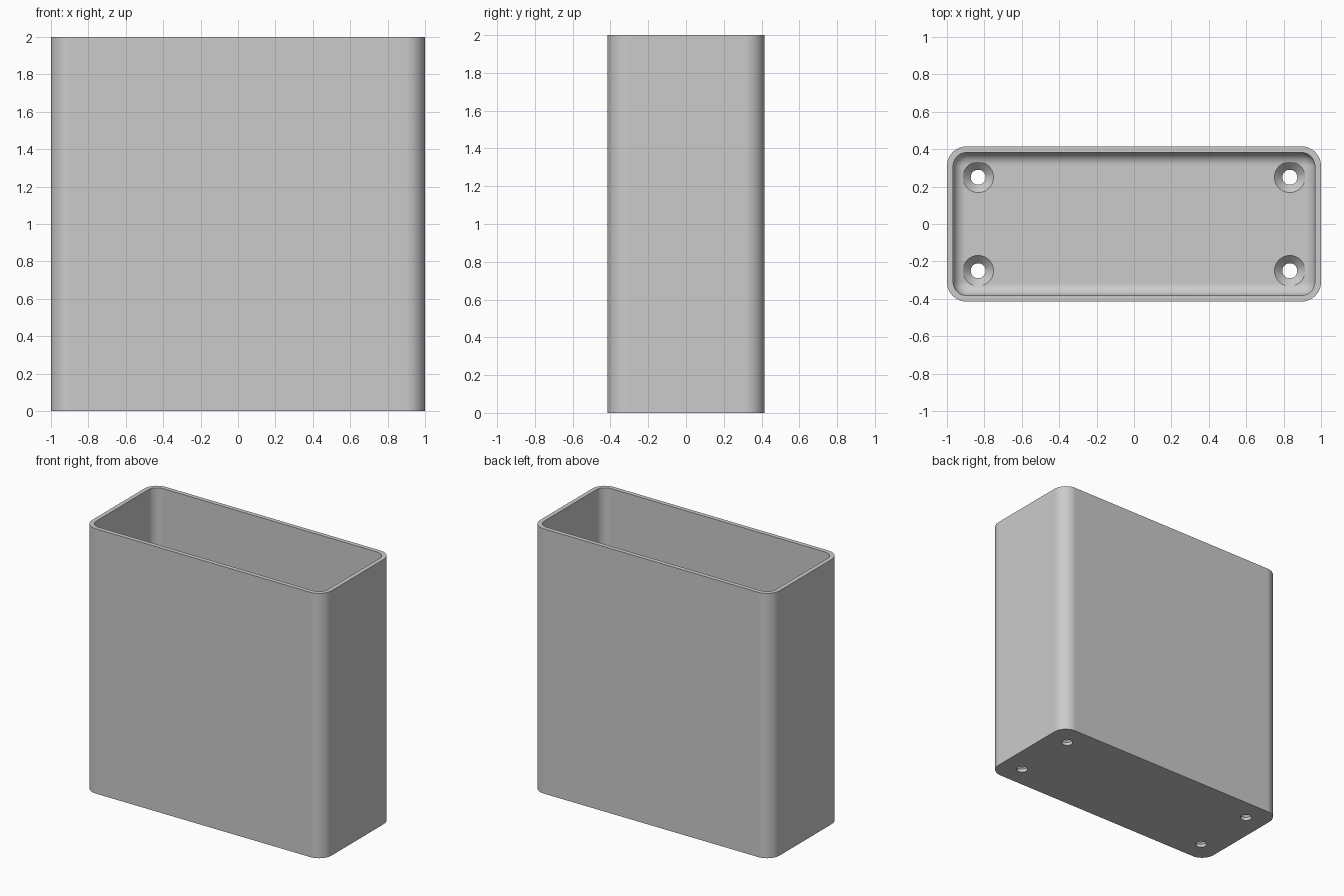
import bpy
import bmesh
from math import sin, cos, pi, radians

if "Cube" in bpy.data.objects:
    bpy.data.objects.remove(bpy.data.objects["Cube"])

HALF_X, HALF_Y, HEIGHT = 1.0, 0.415, 2.0
CORNER, WALL, FLOOR, FILLET = 0.105, 0.033, 0.067, 0.067

grey = bpy.data.materials.new("plain grey")
grey.use_nodes = True
grey.diffuse_color = (0.6, 0.6, 0.6, 1)
grey.node_tree.nodes["Principled BSDF"].inputs["Base Color"].default_value = (0.6, 0.6, 0.6, 1)


def rounded_ring(inset, z, steps=10):
    """Rounded rectangle inset from the outer wall."""
    r = max(CORNER - inset, 0.004)
    cx, cy = HALF_X - inset - r, HALF_Y - inset - r
    points = []
    for q, (sx, sy) in enumerate([(1, 1), (-1, 1), (-1, -1), (1, -1)]):
        for i in range(steps + 1):
            a = (q + i / steps) * pi / 2
            points.append((sx * cx + r * cos(a), sy * cy + r * sin(a), z))
    return points


def circle_ring(x, y, r, z, sides=40):
    return [(x + r * cos(2 * pi * i / sides), y + r * sin(2 * pi * i / sides), z)
            for i in range(sides)]


def loft(name, rings):
    """Closed solid through a stack of rings, from bottom to top."""
    bm = bmesh.new()
    loops = [[bm.verts.new(p) for p in ring] for ring in rings]
    n = len(loops[0])
    for low, high in zip(loops, loops[1:]):
        for i in range(n):
            j = (i + 1) % n
            bm.faces.new((low[i], low[j], high[j], high[i]))
    bm.faces.new(loops[0][::-1])
    bm.faces.new(loops[-1])
    mesh = bpy.data.meshes.new(name)
    bm.to_mesh(mesh)
    bm.free()
    mesh.materials.append(grey)
    obj = bpy.data.objects.new(name, mesh)
    bpy.context.collection.objects.link(obj)
    return obj


def cut(target, cutter):
    mod = target.modifiers.new("cut", "BOOLEAN")
    mod.operation, mod.solver, mod.object = "DIFFERENCE", "EXACT", cutter
    bpy.context.view_layer.objects.active = target
    bpy.ops.object.modifier_apply(modifier=mod.name)
    bpy.data.objects.remove(cutter)


# Outer body
body = loft("box_body", [rounded_ring(0, 0), rounded_ring(0, HEIGHT)])

# Hollow with a filleted floor
hollow = []
for i in range(9):
    a = i / 8 * pi / 2
    hollow.append(rounded_ring(WALL + FILLET * (1 - sin(a)), FLOOR + FILLET * (1 - cos(a))))
hollow.append(rounded_ring(WALL, HEIGHT + 0.1))
cut(body, loft("hollow_cutter", hollow))

# Countersunk screw holes in the floor
for x in (-0.833, 0.833):
    for y in (-0.25, 0.25):
        profile = [(0.04, -0.1), (0.04, 0.024), (0.082, FLOOR), (0.082, 0.2)]
        cut(body, loft("hole_cutter", [circle_ring(x, y, r, z) for r, z in profile]))

# Smooth rounds with crisp edges and flat walls
bpy.ops.object.select_all(action="DESELECT")
body.select_set(True)
bpy.context.view_layer.objects.active = body
bpy.ops.object.shade_smooth_by_angle(angle=radians(30))
weighted = body.modifiers.new("flat walls", "WEIGHTED_NORMAL")
weighted.keep_sharp = True
